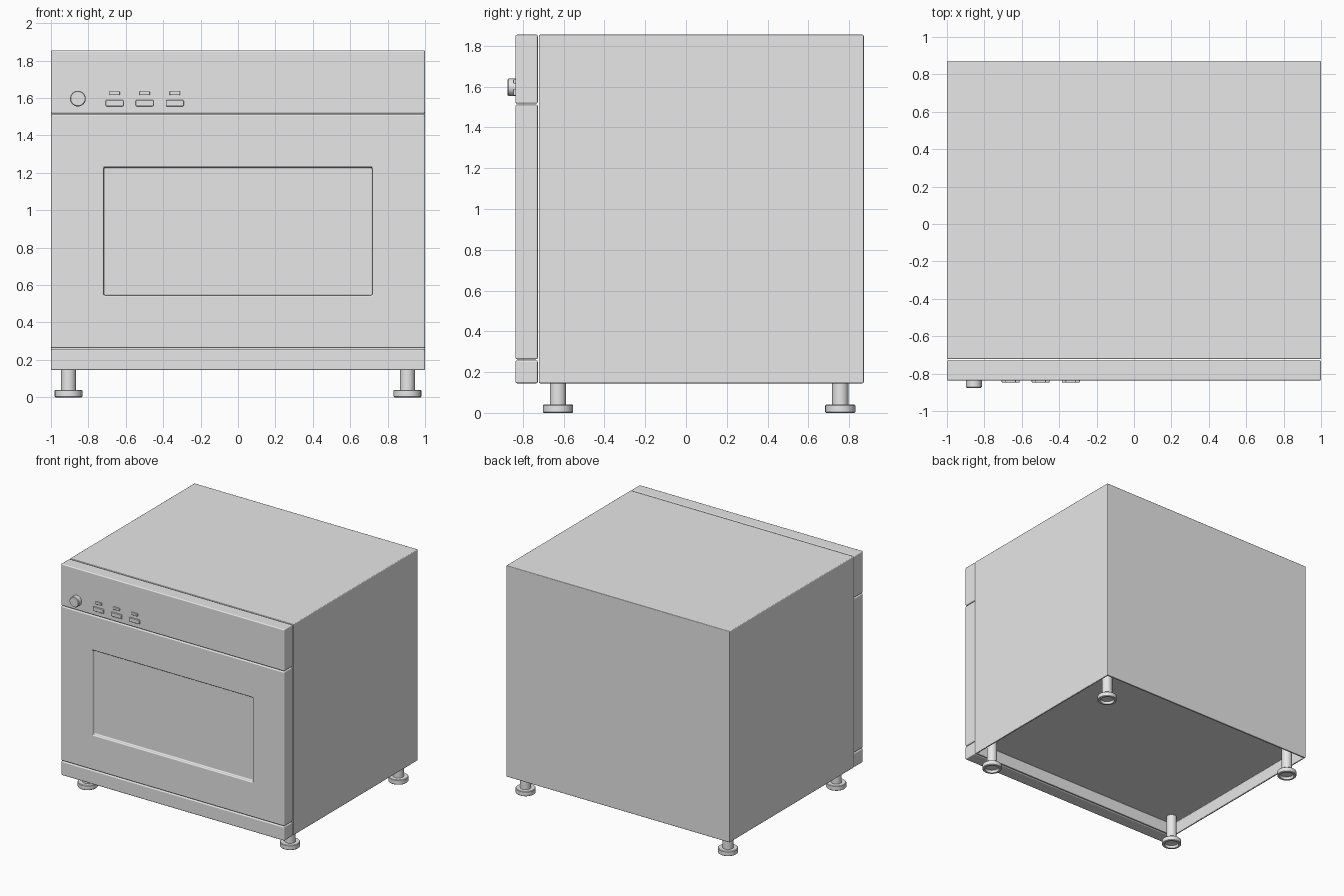
import bpy, bmesh, math
from mathutils import Matrix, Vector

old = bpy.data.objects.get("Cube")
if old:
    bpy.data.objects.remove(old, do_unlink=True)

grey = bpy.data.materials.new("light_grey")
grey.use_nodes = True
grey.diffuse_color = (0.8, 0.8, 0.8, 1)
grey.node_tree.nodes["Principled BSDF"].inputs["Base Color"].default_value = (0.8, 0.8, 0.8, 1)


def finish(name, bm, bevel=0.0):
    bmesh.ops.recalc_face_normals(bm, faces=bm.faces)
    mesh = bpy.data.meshes.new(name)
    bm.to_mesh(mesh)
    bm.free()
    mesh.materials.append(grey)
    ob = bpy.data.objects.new(name, mesh)
    bpy.context.collection.objects.link(ob)
    bpy.context.view_layer.objects.active = ob
    ob.select_set(True)
    bpy.ops.object.shade_smooth_by_angle(angle=math.radians(35))
    ob.select_set(False)
    if bevel:
        mod = ob.modifiers.new("soft_edges", 'BEVEL')
        mod.width, mod.segments, mod.harden_normals = bevel, 2, True


def box_mesh(x, y, z):
    """Box from (min, max) pairs."""
    bm = bmesh.new()
    size = Vector((x[1] - x[0], y[1] - y[0], z[1] - z[0]))
    mid = Vector((x[0] + x[1], y[0] + y[1], z[0] + z[1])) / 2
    bmesh.ops.create_cube(bm, size=1, matrix=Matrix.Translation(mid) @ Matrix.Diagonal(size).to_4x4())
    return bm


def recess(bm, direction, margin, depth):
    """Inset the face looking along direction and sink it."""
    bm.normal_update()
    face = max(bm.faces, key=lambda f: f.normal.dot(direction))
    bmesh.ops.inset_individual(bm, faces=[face], thickness=margin, use_even_offset=True)
    wall = bmesh.ops.extrude_face_region(bm, geom=[face])
    moved = [g for g in wall["geom"] if isinstance(g, bmesh.types.BMVert)]
    bmesh.ops.translate(bm, verts=moved, vec=-direction * depth)
    if face.is_valid:
        bmesh.ops.delete(bm, geom=[face], context='FACES_ONLY')


def lathe(name, profile, matrix):
    """Spin (radius, height) points about the local z axis."""
    bm = bmesh.new()
    verts = [bm.verts.new((r, 0, h)) for r, h in profile]
    edges = [bm.edges.new(pair) for pair in zip(verts, verts[1:])]
    bmesh.ops.spin(bm, geom=verts + edges, cent=(0, 0, 0), axis=(0, 0, 1),
                   angle=math.tau, steps=32, use_duplicate=False)
    bmesh.ops.remove_doubles(bm, verts=bm.verts, dist=0.0001)
    bmesh.ops.transform(bm, matrix=matrix, verts=bm.verts)
    finish(name, bm)


DOWN, FRONT = Vector((0, 0, -1)), Vector((0, -1, 0))
BOTTOM, TOP = 0.145, 1.855
PANEL_Y = (-0.837, -0.727)

# Cabinet with a recessed underside
bm = box_mesh((-1, 1), (-0.722, 0.872), (BOTTOM, TOP))
recess(bm, DOWN, 0.015, 0.1)
finish("cabinet", bm, 0.006)

# Front panels
finish("control_panel", box_mesh((-1, 1), PANEL_Y, (1.517, TOP)), 0.008)
finish("plinth_panel", box_mesh((-1, 1), PANEL_Y, (BOTTOM, 0.258)), 0.008)

# Door with a sunken window
bm = box_mesh((-1, 1), PANEL_Y, (0.263, 1.512))
recess(bm, FRONT, 0.283, 0.025)
finish("door", bm, 0.008)

# Buttons, each with a small indicator above
for i in range(3):
    x = -0.66 + 0.161 * i
    for label, half, z in (("button", 0.048, (1.556, 1.589)), ("indicator", 0.028, (1.615, 1.636))):
        bm = box_mesh((x - half, x + half), (-0.848, -0.83), z)
        finish(f"{label}_{i + 1}", bm, 0.005)

# Control knob
lathe("knob", [(0, 0), (0.042, 0), (0.042, 0.037), (0.038, 0.042), (0, 0.042)],
      Matrix.Translation((-0.856, -0.834, 1.597)) @ Matrix.Rotation(math.pi / 2, 4, 'X'))

# Levelling feet with hollow pads
foot = [(0, 0.02), (0.05, 0.02), (0.055, 0), (0.07, 0), (0.074, 0.004), (0.074, 0.036),
        (0.07, 0.04), (0.04, 0.04), (0.04, 0.25), (0, 0.25)]
for side, x in (("right", -0.906), ("left", 0.906)):
    for end, y in (("front", -0.628), ("back", 0.757)):
        lathe(f"{end}_{side}_foot", foot, Matrix.Translation((x, y, 0)))
